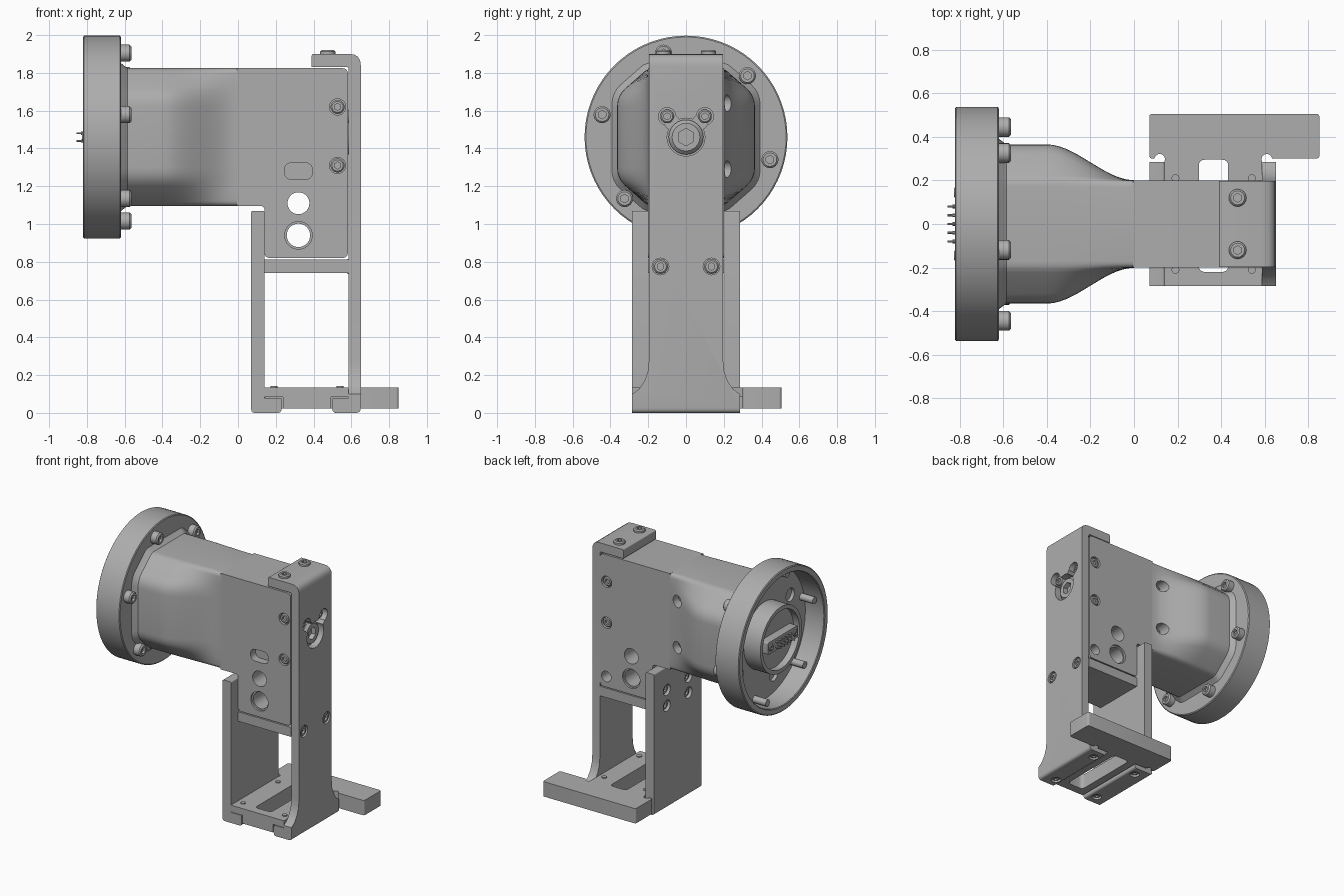
import bpy
import bmesh
from math import pi, cos, sin
from mathutils import Vector

default = bpy.data.objects.get("Cube")
if default:
    bpy.data.objects.remove(default)

grey = bpy.data.materials.new("machined grey")
grey.use_nodes = True
grey.diffuse_color = (0.42, 0.42, 0.42, 1)
grey.node_tree.nodes["Principled BSDF"].inputs["Base Color"].default_value = (0.42, 0.42, 0.42, 1)

AXIS_Z = 1.46   # height of the barrel axis
parts = []


def place(axis, t, u, v):
    return {"x": (t, u, v), "y": (u, t, v), "z": (u, v, t)}[axis]


def loft(name, axis, rings):
    """Skin closed rings, each (t, [(u, v), ...]), and cap both ends."""
    bm = bmesh.new()
    loops = [[bm.verts.new(place(axis, t, u, v)) for u, v in pts] for t, pts in rings]
    n = len(loops[0])
    for a, b in zip(loops, loops[1:]):
        for i in range(n):
            j = (i + 1) % n
            bm.faces.new((a[i], a[j], b[j], b[i]))
    bm.faces.new(loops[0])
    bm.faces.new(loops[-1])
    bmesh.ops.recalc_face_normals(bm, faces=bm.faces)
    mesh = bpy.data.meshes.new(name)
    bm.to_mesh(mesh)
    bm.free()
    mesh.materials.append(grey)
    obj = bpy.data.objects.new(name, mesh)
    bpy.context.collection.objects.link(obj)
    parts.append(obj)
    return obj


def rounded(corners, steps=4):
    """Outline from (u, v) or (u, v, radius) corners."""
    out = []
    for i, c in enumerate(corners):
        p = Vector(c[:2])
        if len(c) == 2:
            out.append(tuple(p))
            continue
        a = p + (Vector(corners[i - 1][:2]) - p).normalized() * c[2]
        b = p + (Vector(corners[(i + 1) % len(corners)][:2]) - p).normalized() * c[2]
        for k in range(steps + 1):
            s = k / steps
            out.append(tuple(a * (1 - s) ** 2 + p * 2 * s * (1 - s) + b * s * s))
    return out


def prism(name, axis, corners, a, b):
    pts = rounded(corners)
    return loft(name, axis, [(a, pts), (b, pts)])


def rect(u0, u1, v0, v1, r=0.01):
    return [(u0, v0, r), (u1, v0, r), (u1, v1, r), (u0, v1, r)]


def circle(c, r, n, hexagon=False):
    pts = []
    for i in range(n):
        a = 2 * pi * i / n
        k = cos(pi / 6) / cos((a + pi / 6) % (pi / 3) - pi / 6) if hexagon else 1
        pts.append((c[0] + r * k * cos(a), c[1] + r * k * sin(a)))
    return pts


def turned(name, axis, c, stations, n=32):
    return loft(name, axis, [(t, circle(c, r, n)) for t, r in stations])


def cyl(name, axis, c, r, a, b, n=32):
    return turned(name, axis, c, [(a, r), (b, r)], n)


def screw(name, axis, c, r, base, top):
    """Round head with a hexagonal socket, pointing from base to top."""
    d = 1 if top > base else -1
    e = r * 0.2
    rings = [(base, circle(c, r, 24)), (top - d * e, circle(c, r, 24)),
             (top, circle(c, r - e, 24)), (top, circle(c, r * 0.5, 24, True)),
             (top - d * r * 0.4, circle(c, r * 0.5, 24, True))]
    return loft(name, axis, rings)


def cut(obj, cutters):
    for c in cutters:
        c.hide_render = True
        m = obj.modifiers.new("cut", "BOOLEAN")
        m.operation, m.solver, m.object = "DIFFERENCE", "EXACT", c
    bpy.context.view_layer.update()
    graph = bpy.context.evaluated_depsgraph_get()
    mesh = bpy.data.meshes.new_from_object(obj.evaluated_get(graph))
    obj.modifiers.clear()
    obj.data = mesh
    for c in cutters:
        parts.remove(c)
        bpy.data.objects.remove(c)


# Round mounting flange, open at its outer end, with a connector cup inside
flange = turned("flange", "x", (0, AXIS_Z), [
    (-0.75, 0.22), (-0.8, 0.22), (-0.8, 0.25), (-0.66, 0.25), (-0.66, 0.49), (-0.815, 0.49),
    (-0.82, 0.495), (-0.82, 0.53), (-0.815, 0.537), (-0.625, 0.537), (-0.62, 0.53), (-0.62, 0.3)], 72)
cut(flange, [cyl("pocket", "x", (0.36 * cos(a), AXIS_Z + 0.36 * sin(a)), 0.05, -0.7, -0.635, 20)
             for a in (0.3, 1.3, 2.6, 3.4, 4.4, 5.7)])
for i in range(6):
    a = pi * (i / 3 - 1 / 12)
    c = (0.46 * cos(a), AXIS_Z + 0.46 * sin(a))
    screw("flange_screw", "x", c, 0.045, -0.63, -0.565)
    cyl("flange_screw_tip", "x", c, 0.026, -0.65, -0.77, 16)

# Connector block and its two rows of pins
prism("connector", "x", rect(-0.18, 0.18, AXIS_Z - 0.045, AXIS_Z + 0.045), -0.74, -0.815)
for row in (-0.02, 0.02):
    for i in range(5):
        turned("pin", "x", (0.04 * (i - 2), AXIS_Z + row), [
            (-0.8, 0.009), (-0.832, 0.009), (-0.832, 0.005), (-0.855, 0.005)], 10)
for s in (-1, 1):
    screw("connector_screw", "x", (s * 0.145, AXIS_Z), 0.025, -0.81, -0.825)


# Barrel: chamfered section that narrows into the slab
def section(w, k=1.0):
    h = 0.365
    half = [(w, -0.22, 0.06), (w, 0.22, 0.06), (0.2, h, 0.03), (-0.2, h, 0.03)]
    pts = half + [(-w, 0.22, 0.06), (-w, -0.22, 0.06), (-0.2, -h, 0.03), (0.2, -h, 0.03)]
    return [(y * k, AXIS_Z + z * k) for y, z in rounded(pts)]


rings = [(-0.63, section(0.365, 1.1)), (-0.61, section(0.365, 1.05)), (-0.585, section(0.365))]
for i in range(15):
    s = i / 14
    w = 0.365 - 0.164 * s * s * (3 - 2 * s)
    rings.append((-0.4 + 0.4 * s, section(w)))
barrel = loft("barrel", "x", rings)
cut(barrel, [cyl("hole", "y", (-0.08, z), 0.045, 0.13, 0.5, 24) for z in (1.29, 1.64)])
for z in (1.29, 1.64):
    screw("barrel_screw", "y", (-0.08, z), 0.035, 0.12, 0.16)

# Slab body with through holes and counterbores
slab = prism("slab", "y", [(-0.005, 1.095), (0.14, 1.095, 0.02), (0.14, 0.82, 0.03), (0.582, 0.82, 0.03),
                           (0.582, 1.825, 0.03), (-0.005, 1.825)], -0.2, 0.2)
cutters = [cyl("hole", "y", (0.32, z), r, -0.3, 0.3) for z, r in ((0.94, 0.062), (1.11, 0.058))]
cutters.append(prism("slot", "y", rect(0.245, 0.395, 1.235, 1.325, 0.045), -0.3, -0.14))
cutters.append(cyl("hole", "y", (0.53, 0.9), 0.04, 0.1, 0.3, 24))
for s in (-1, 1):
    cutters.append(cyl("hole", "y", (0.32, 0.94), 0.073, s * 0.185, s * 0.3))
    cutters += [cyl("hole", "y", (0.527, z), 0.043, s * 0.15, s * 0.3, 24) for z in (1.31, 1.62)]
cut(slab, cutters)
for s in (-1, 1):
    for z in (1.31, 1.62):
        screw("slab_screw", "y", (0.527, z), 0.037, s * 0.14, s * 0.196)

# Cross plate under the slab
prism("cross_plate", "y", rect(0.14, 0.586, 0.74, 0.812, 0.005), -0.2, 0.2)

# Tall outer bracket: hooked over the top, narrow above a flared foot
bracket = prism("outer_bracket", "y", [
    (0.5, 0, 0.02), (0.65, 0, 0.025), (0.65, 1.9, 0.06), (0.39, 1.9, 0.01), (0.39, 1.832),
    (0.586, 1.832, 0.015), (0.586, 0.08), (0.5, 0.08, 0.01)], -0.285, 0.285)
cutters = []
for s in (-1, 1):
    side = [(0.4, 0.1), (0.285, 0.1), (0.25, 0.125), (0.222, 0.165), (0.203, 0.215), (0.196, 0.28),
            (0.196, 2.1), (0.4, 2.1)]
    cutters.append(prism("side", "x", [(s * y, z) for y, z in side], 0.3, 0.8))
    cutters.append(cyl("hole", "x", (s * 0.135, 0.775), 0.044, 0.57, 0.7, 24))
    cutters.append(cyl("hole", "x", (s * 0.1, 1.57), 0.046, 0.57, 0.7, 24))
    cutters.append(cyl("hole", "x", (s * 0.075, 1.54), 0.04, 0.57, 0.7, 24))
    cutters.append(cyl("hole", "z", (0.55, s * 0.21), 0.035, -0.1, 0.03, 24))
cutters.append(cyl("hole", "x", (0, AXIS_Z), 0.1, 0.57, 0.7, 40))
cut(bracket, cutters)
screw("pivot_cap", "x", (0, AXIS_Z), 0.092, 0.57, 0.625)

# Inner bracket with its foot lip
inner = prism("inner_bracket", "y", [
    (0.07, 0, 0.02), (0.23, 0, 0.02), (0.23, 0.08, 0.01), (0.14, 0.08), (0.14, 1.07, 0.01),
    (0.07, 1.07, 0.01)], -0.285, 0.285)
cutters = [cyl("hole", "x", (s * 0.13, z), 0.042, 0, 0.12, 24) for s in (-1, 1) for z in (0.775, 0.895)]
cutters += [cyl("hole", "z", (0.17, s * 0.21), 0.035, -0.1, 0.03, 24) for s in (-1, 1)]
cut(inner, cutters)

# Bracket screws
for s in (-1, 1):
    screw("side_screw", "x", (s * 0.135, 0.775), 0.039, 0.58, 0.645)
    screw("pivot_screw", "x", (s * 0.1, 1.57), 0.036, 0.57, 0.62)
    screw("top_screw", "z", (0.475, s * 0.12), 0.04, 1.89, 1.922)
    for z in (0.775, 0.895):
        screw("inner_screw", "x", (s * 0.13, z), 0.036, 0.13, 0.085)
    for x in (0.17, 0.55):
        screw("foot_screw", "z", (x, s * 0.21), 0.03, 0.04, 0.008)
    for x in (0.19, 0.54):
        cyl("base_stud", "z", (x, s * 0.21), 0.018, 0.1, 0.142, 16)

# Base plate with a rear cross bar, a long slot and stepped edges
base = prism("base_plate", "z", [
    (0.14, -0.285), (0.586, -0.285), (0.586, 0.3), (0.85, 0.3, 0.015), (0.85, 0.505, 0.015),
    (0.07, 0.505, 0.015), (0.07, 0.3, 0.015), (0.14, 0.3)], 0.022, 0.135)
cut(base, [
    prism("slot", "z", rect(0.297, 0.432, -0.22, 0.295, 0.03), -0.1, 0.3),
    prism("step", "z", rect(0.05, 0.238, -0.4, 0.299, 0.002), -0.1, 0.084),
    prism("step", "z", rect(0.492, 0.67, -0.4, 0.299, 0.002), -0.1, 0.084),
    cyl("relief", "z", (0.118, 0.297), 0.024, -0.1, 0.3, 24),
    cyl("relief", "z", (0.609, 0.297), 0.024, -0.1, 0.3, 24)])

# Smooth shading that keeps the machined edges crisp
bpy.ops.object.select_all(action="DESELECT")
for obj in parts:
    obj.select_set(True)
bpy.context.view_layer.objects.active = slab
bpy.ops.object.shade_smooth_by_angle(angle=pi / 6)
